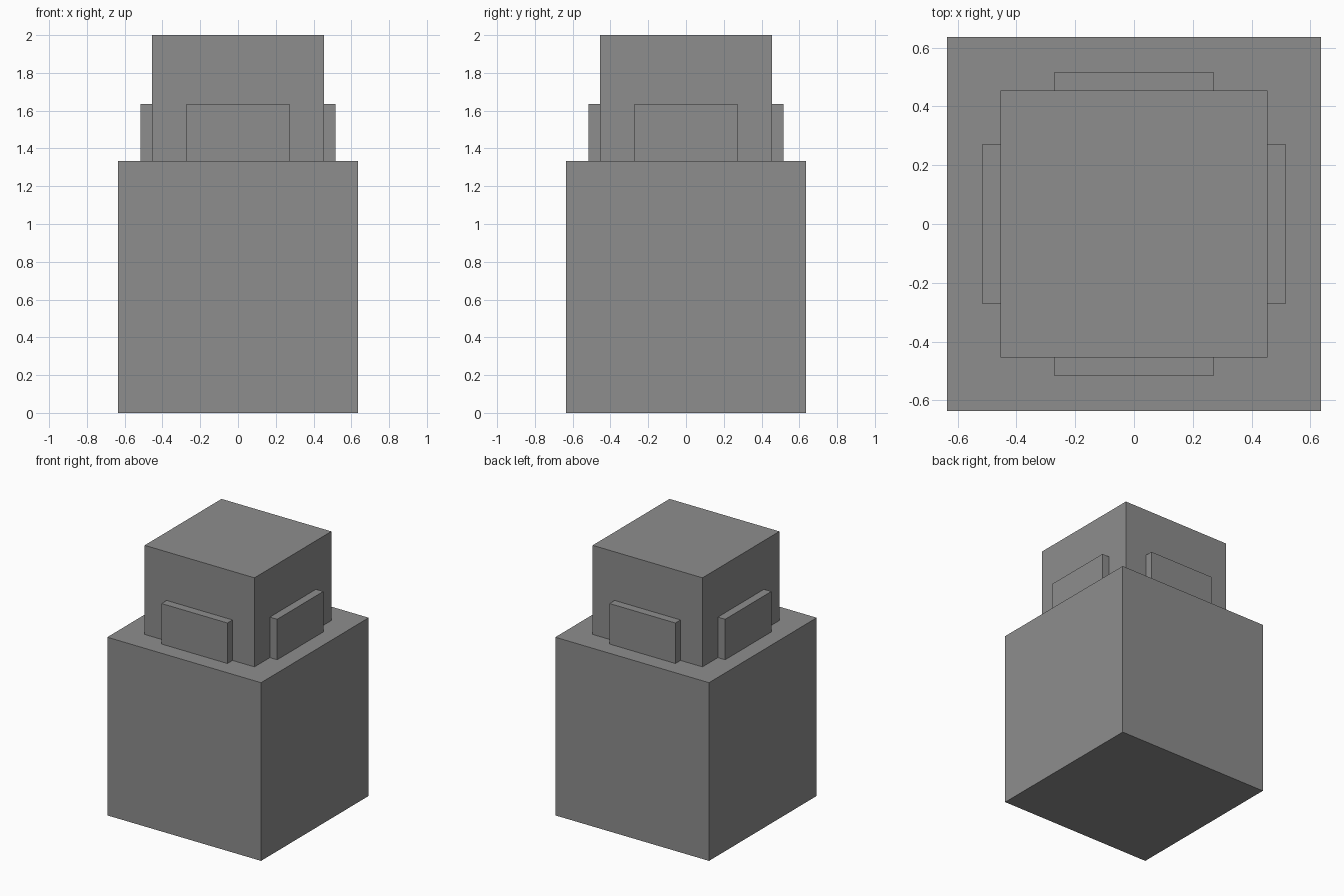
import bpy
from math import pi
from mathutils import Matrix, Vector

default = bpy.data.objects.get("Cube")
if default:
    bpy.data.objects.remove(default, do_unlink=True)

UNIT = 2 / 33  # the whole model sits on a grid 33 cells tall

grey = bpy.data.materials.new("mid_grey")
grey.use_nodes = True
colour = (0.27, 0.27, 0.27, 1)
grey.diffuse_color = colour
grey.node_tree.nodes["Principled BSDF"].inputs["Base Color"].default_value = colour


def block(name, size, base, turn=0):
    """Box of grid size, standing on base, turned about the z axis."""
    bpy.ops.mesh.primitive_cube_add(size=1)
    obj = bpy.context.object
    obj.name = name
    centre = Vector(base) + Vector((0, 0, size[2] / 2))
    obj.data.transform(
        Matrix.Rotation(turn, 4, "Z")
        @ Matrix.Scale(UNIT, 4)
        @ Matrix.Translation(centre)
        @ Matrix.Diagonal((*size, 1))
    )
    obj.data.materials.append(grey)
    return obj


# Large lower body and smaller upper block
block("body", (21, 21, 22), (0, 0, 0))
block("upper_block", (15, 15, 11), (0, 0, 22))

# One raised panel on each side of the upper block
for i, side in enumerate(("front", "left", "back", "right")):
    block(side + "_panel", (9, 1, 5), (0, -8, 22), i * pi / 2)
